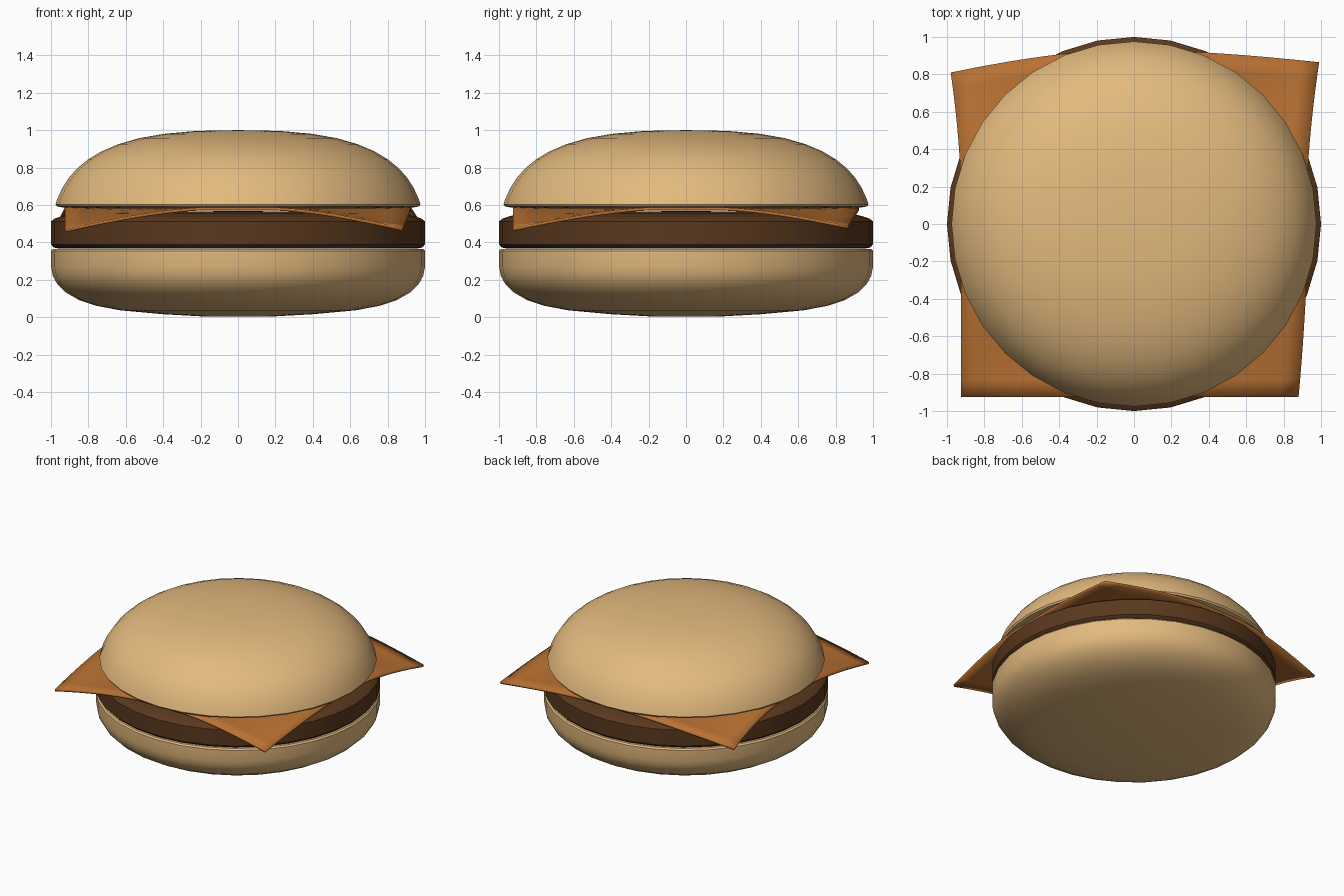
import bpy, bmesh, math
from mathutils import Vector

if "Cube" in bpy.data.objects:
    bpy.data.objects.remove(bpy.data.objects["Cube"])


def finish(bm, name, color):
    mesh = bpy.data.meshes.new(name)
    bm.to_mesh(mesh)
    bm.free()
    obj = bpy.data.objects.new(name, mesh)
    bpy.context.collection.objects.link(obj)
    mat = bpy.data.materials.new(name + "_colour")
    mat.diffuse_color = (*color, 1)
    mat.use_nodes = True
    mat.node_tree.nodes["Principled BSDF"].inputs["Base Color"].default_value = mat.diffuse_color
    mesh.materials.append(mat)
    bpy.ops.object.select_all(action='DESELECT')
    obj.select_set(True)
    bpy.context.view_layer.objects.active = obj
    bpy.ops.object.shade_smooth_by_angle(angle=math.radians(40))
    return obj


def lathe(name, profile, color, sides=32):
    """Spin an (r, z) profile around the z axis."""
    bm = bmesh.new()
    verts = [bm.verts.new((r, 0, z)) for r, z in profile]
    edges = [bm.edges.new(p) for p in zip(verts, verts[1:])]
    bmesh.ops.spin(bm, geom=verts + edges, cent=(0, 0, 0), axis=(0, 0, 1),
                   angle=math.tau, steps=sides)
    bmesh.ops.remove_doubles(bm, verts=bm.verts, dist=1e-4)
    bmesh.ops.recalc_face_normals(bm, faces=bm.faces)
    return finish(bm, name, color)


BUN = (0.77, 0.49, 0.21)

# Bottom bun: flat top, rounded underside
lathe("bottom_bun", [(0, 0.003), (0.2, 0.005), (0.4, 0.016), (0.63, 0.037),
                     (0.76, 0.062), (0.85, 0.092), (0.92, 0.132), (0.965, 0.175),
                     (0.99, 0.22), (1, 0.27), (1, 0.355), (0.99, 0.366), (0, 0.366)], BUN)

# Patty: thick disc with softened rims
lathe("patty", [(0, 0.368), (0.96, 0.368), (0.985, 0.373), (1, 0.39), (1, 0.512),
                (0.98, 0.528), (0.94, 0.541), (0.88, 0.556), (0.8, 0.565), (0, 0.567)],
      (0.10, 0.04, 0.013))

# Top bun: dome with a narrow rim and nearly flat underside
lathe("top_bun", [(0, 0.582), (0.85, 0.582), (0.93, 0.586), (0.968, 0.592), (0.976, 0.604),
                  (0.965, 0.635), (0.94, 0.69), (0.905, 0.745), (0.86, 0.796),
                  (0.80, 0.845), (0.73, 0.887), (0.64, 0.925), (0.53, 0.957),
                  (0.40, 0.98), (0.25, 0.994), (0.12, 0.999), (0, 1.0)], BUN)

# Cheese slice: square sheet whose four corners droop and shift
HALF, REACH = 0.925, 0.75
corners = [((-1, -1), (0, 0, -0.118)), ((1, -1), (-0.045, 0, -0.112)),
           ((1, 1), (0.065, -0.06, -0.10)), ((-1, 1), (-0.055, -0.115, -0.11))]
bm = bmesh.new()
bmesh.ops.create_grid(bm, x_segments=20, y_segments=20, size=HALF)
for v in bm.verts:
    flat = v.co.copy()
    v.co.z = 0.588
    for (sx, sy), shift in corners:
        t = (flat - Vector((sx * HALF, sy * HALF, 0))).length / REACH
        if t < 1:
            v.co += Vector(shift) * (1 - t) ** 1.5
cheese = finish(bm, "cheese_slice", (0.48, 0.165, 0.032))
solid = cheese.modifiers.new("thickness", 'SOLIDIFY')
solid.thickness = 0.016
solid.offset = -1
